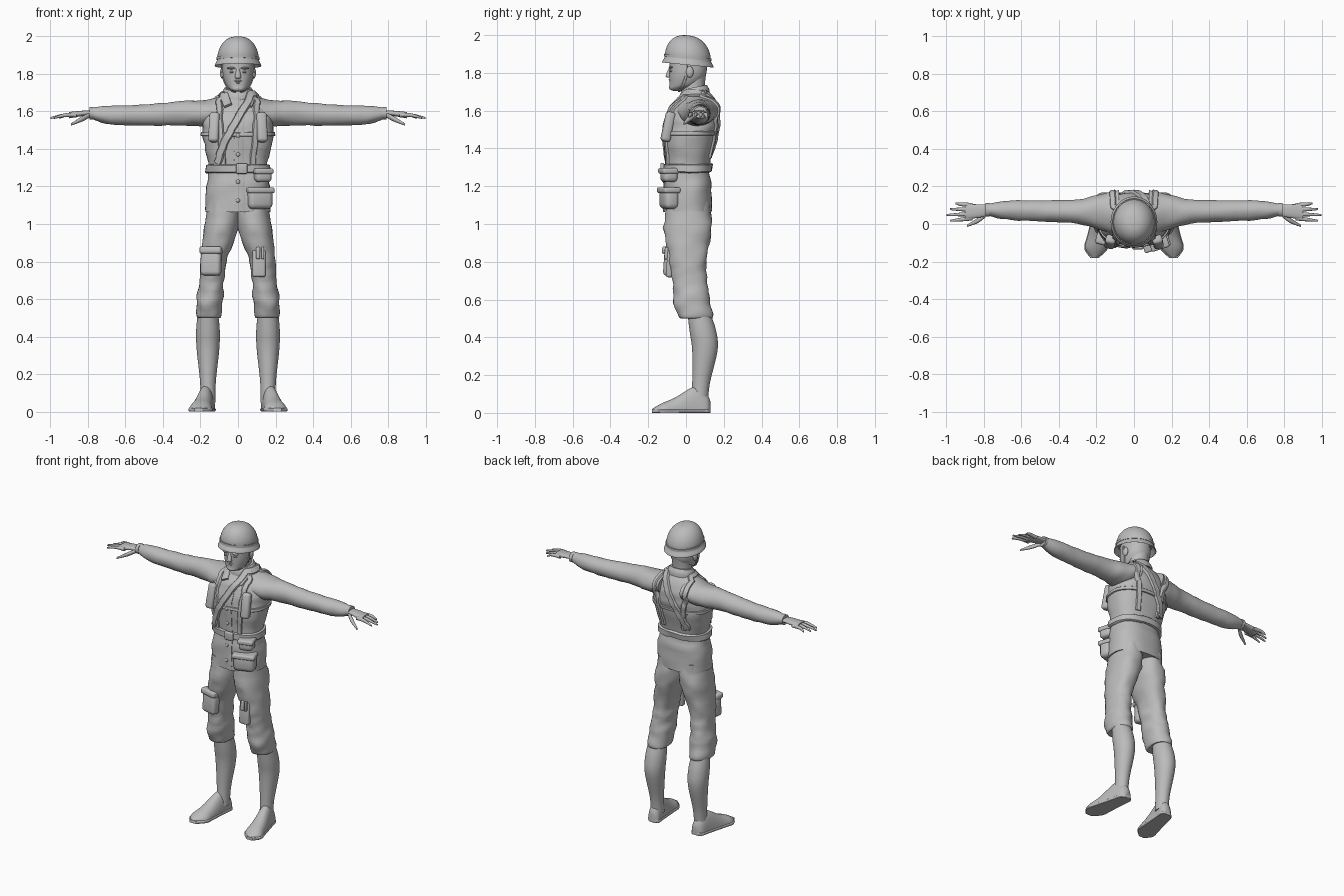
import bpy, bmesh, math
from mathutils import Vector, Euler, noise
from mathutils.bvhtree import BVHTree

cube = bpy.data.objects.get("Cube")
if cube:
    bpy.data.objects.remove(cube, do_unlink=True)

grey = bpy.data.materials.new("plain grey")
grey.use_nodes = True
grey.diffuse_color = (0.5, 0.5, 0.5, 1)
shader = next(node for node in grey.node_tree.nodes if node.type == "BSDF_PRINCIPLED")
shader.inputs["Base Color"].default_value = grey.diffuse_color


def finish(name, bm, mirror=False):
    bmesh.ops.recalc_face_normals(bm, faces=bm.faces)
    mesh = bpy.data.meshes.new(name)
    bm.to_mesh(mesh)
    bm.free()
    mesh.shade_smooth()
    mesh.set_sharp_from_angle(angle=math.radians(50))
    mesh.materials.append(grey)
    obj = bpy.data.objects.new(name, mesh)
    bpy.context.collection.objects.link(obj)
    if mirror:
        obj.modifiers.new("mirror", "MIRROR")
    return obj


def skin(bm, rows, closed=False):
    """Join rows of points into a tube, capped unless closed."""
    rows = [[bm.verts.new(point) for point in row] for row in rows]
    count = len(rows[0])
    following = rows[1:] + (rows[:1] if closed else [])
    for lower, upper in zip(rows, following):
        for i in range(count):
            j = (i + 1) % count
            bm.faces.new((lower[i], lower[j], upper[j], upper[i]))
    if not closed:
        bm.faces.new(rows[0])
        bm.faces.new(rows[-1])


def smooth_path(points, steps=5):
    """Catmull-Rom interpolation of number tuples."""
    out = []
    last = len(points) - 1
    for i in range(last):
        corners = [points[max(0, min(last, i + k))] for k in (-1, 0, 1, 2)]
        for step in range(steps):
            t = step / steps
            out.append([q + t / 2 * (r - p + t * (2 * p - 5 * q + 4 * r - s + t * (3 * (q - r) + s - p)))
                        for p, q, r, s in zip(*corners)])
    return out + [points[-1]]


def loft(name, axis, rings, power=2, segments=32, fold=0, tilt=0, mirror=False, grounded=False):
    """Rings are (position on axis, two centre coordinates, two radii)."""
    rows = []
    for along, centre_a, centre_b, radius_a, radius_b in smooth_path(rings):
        row = []
        for k in range(segments):
            angle = math.tau * k / segments
            u, v = (math.copysign(abs(f) ** (2 / power), f) for f in (math.cos(angle), math.sin(angle)))
            # Shallow cloth folds vary the radius
            wrinkle = 1 + fold * noise.noise(Vector((u, v, along * 20)))
            a, b = centre_a + radius_a * u * wrinkle, centre_b + radius_b * v * wrinkle
            point = Vector({"x": (along, a, b), "y": (a, along, b), "z": (a, b, along)}[axis])
            point.z += tilt * point.y
            if grounded:
                point.z = max(point.z, 0)
            row.append(point)
        rows.append(row)
    bm = bmesh.new()
    skin(bm, rows)
    return finish(name, bm, mirror)


def upright(name, rings, depth=1, x=0, **options):
    """Rings are (z, y, half width) and optionally x."""
    return loft(name, "z", [(z, side[0] if side else x, y, r, r * depth)
                            for z, y, r, *side in rings], **options)


def sideways(name, rings, flat=1, **options):
    """Rings are (x, y, z, radius)."""
    return loft(name, "x", [(x, y, z, r, r * flat) for x, y, z, r in rings], mirror=True, **options)


def surface(*objs):
    verts, polys = [], []
    for obj in objs:
        for side in ((1, -1) if obj.modifiers else (1,)):
            base = len(verts)
            verts += [Vector((v.co.x * side, v.co.y, v.co.z)) for v in obj.data.vertices]
            polys += [[base + i for i in list(face.vertices)[::side]] for face in obj.data.polygons]
    return BVHTree.FromPolygons(verts, polys)


def ribbon(name, tree, points, width, thick=0.01, closed=False, mirror=False):
    """Strap draped on a surface along a rough outer path."""
    points = [Vector(point) for point in points]
    ends = points[1:] + (points[:1] if closed else [])
    path = [a.lerp(b, k / 6) for a, b in zip(points, ends) for k in range(6)]
    hits = [tree.find_nearest(point)[:2] for point in path]
    count = len(hits)
    rows = []
    for i, (spot, normal) in enumerate(hits):
        before = hits[(i - 1) % count if closed else max(i - 1, 0)][0]
        after = hits[(i + 1) % count if closed else min(i + 1, count - 1)][0]
        across = (after - before).cross(normal).normalized() * width / 2
        rows.append([spot + across * s + normal * thick * h for s, h in
                     ((-1, -1), (-1, 0.6), (-0.8, 1), (0.8, 1), (1, 0.6), (1, -1))])
    bm = bmesh.new()
    skin(bm, rows, closed)
    return finish(name, bm, mirror)


def hoop(z, reach):
    turns = [math.tau * k / 16 for k in range(16)]
    return [(reach * math.cos(a), 0.02 + reach * 0.8 * math.sin(a), z) for a in turns]


def arch(foot, top):
    """Path from the front waist over a shoulder to the back waist."""
    turns = [math.pi * k / 12 for k in range(13)]
    return [(foot + (top - foot) * math.sin(a), 0.03 - 0.2 * math.cos(a), 1.31 + 0.44 * math.sin(a))
            for a in turns]


def box(name, loc, size, turn=0, lean=0, mirror=False):
    bm = bmesh.new()
    bmesh.ops.create_cube(bm, size=1)
    for v in bm.verts:
        v.co *= Vector(size)
    bmesh.ops.bevel(bm, geom=bm.edges[:], offset=min(size) / 3, segments=3, profile=0.5, affect="EDGES")
    rotation = Euler((math.radians(lean), 0, math.radians(turn))).to_matrix()
    for v in bm.verts:
        v.co = rotation @ v.co + Vector(loc)
    return finish(name, bm, mirror)


def ball(name, loc, size, mirror=False):
    bm = bmesh.new()
    bmesh.ops.create_uvsphere(bm, u_segments=16, v_segments=10, radius=1)
    for v in bm.verts:
        v.co = v.co * Vector(size) + Vector(loc)
    return finish(name, bm, mirror)


# Jacket and sleeves
jacket = upright("jacket", [
    (1.065, 0.01, 0.175), (1.2, 0.01, 0.17), (1.3, 0.01, 0.155), (1.45, 0.02, 0.186), (1.53, 0.03, 0.186),
    (1.6, 0.04, 0.17), (1.65, 0.05, 0.13), (1.69, 0.05, 0.09)], depth=0.73, power=2.4, segments=48, fold=0.05)
arm = ((0.08, 1.61, 0.07), (0.18, 1.59, 0.07), (0.3, 1.59, 0.065), (0.5, 1.58, 0.056),
       (0.68, 1.58, 0.05), (0.78, 1.59, 0.03))
sleeves = loft("sleeves", "x", [(x, 0.06 + x / 50, z, r * (1 + 3 * max(0, 0.3 - x)), r) for x, z, r in arm],
               fold=0.08, mirror=True)
sideways("cuffs", [(x, 0.075, 1.59, 0.036) for x in (0.77, 0.79)], flat=0.9)
body = surface(jacket, sleeves)
torso = surface(jacket)

# Hands
sideways("palms", [(0.77, 0.075, 1.59, 0.03), (0.82, 0.07, 1.59, 0.035), (0.9, 0.064, 1.58, 0.042)],
         flat=0.4, power=2.4)
for i, (finger, reach) in enumerate((("little", 0.95), ("ring", 0.98), ("middle", 1), ("index", 0.98))):
    knuckle, tip = 0.1 - 0.023 * i, 0.11 - 0.031 * i
    sideways(finger + "_fingers", [(0.86, knuckle, 1.58, 0.012), (0.92, (knuckle + tip) / 2, 1.58, 0.01),
                                   (reach, tip, 1.565, 0.005)], segments=12)
sideways("thumbs", [(0.79, 0.05, 1.58, 0.013), (0.83, 0.02, 1.56, 0.014), (0.89, -0.01, 1.53, 0.006)],
         segments=12)

# Trousers
upright("trousers", [
    (0.5, 0.06, 0.05, 0.15), (0.51, 0.05, 0.065, 0.155), (0.6, 0.03, 0.07, 0.15), (0.7, 0.02, 0.065, 0.14),
    (0.8, 0.01, 0.07, 0.13), (0.98, 0.01, 0.09, 0.09), (1.12, 0.01, 0.08, 0.08)],
    depth=1.4, power=2.2, fold=0.12, mirror=True)

# Boots
upright("boot_shafts", [(0.05, 0.07, 0.04), (0.16, 0.08, 0.042), (0.33, 0.1, 0.06), (0.43, 0.09, 0.063),
                        (0.52, 0.07, 0.055)], depth=1.12, x=0.16, mirror=True)
foot = ((0.13, 0.02, 0.06), (0.11, 0.04, 0.1), (0.05, 0.045, 0.14), (-0.06, 0.056, 0.08),
        (-0.13, 0.06, 0.05), (-0.18, 0.02, 0.02))
loft("boot_feet", "y", [(y, 0.18 - y / 6, 0, r, height) for y, r, height in foot],
     power=2.2, mirror=True, grounded=True)
loft("boot_soles", "y", [(y, 0.18 - y / 6, 0.01, r + 0.003, 0.01) for y, r, height in foot],
     power=4, mirror=True)

# Head and neck
upright("neck", [(1.66, 0.05, 0.068), (1.72, 0.04, 0.06), (1.8, 0.045, 0.062)])
head = upright("head", [(1.705, -0.045, 0.02), (1.715, -0.04, 0.04), (1.74, -0.01, 0.064),
                        (1.8, 0.01, 0.082), (1.9, 0.01, 0.08)], depth=1.2, power=2.2)
upright("nose", [(1.83, -0.08, 0.008), (1.785, -0.092, 0.016), (1.775, -0.086, 0.012)], segments=16)
ball("chin", (0, -0.07, 1.725), (0.026, 0.02, 0.015))
ball("upper_lip", (0, -0.082, 1.763), (0.022, 0.01, 0.005))
ball("lower_lip", (0, -0.08, 1.753), (0.018, 0.01, 0.005))
ball("eyes", (0.033, -0.078, 1.81), (0.014, 0.01, 0.006), mirror=True)
ball("brows", (0.034, -0.08, 1.83), (0.024, 0.012, 0.006), mirror=True)
ball("ears", (0.084, 0.02, 1.805), (0.012, 0.02, 0.03), mirror=True)
ribbon("chin_straps", surface(head), [(0.1, 0, 1.85), (0.1, 0, 1.78), (0.07, -0.02, 1.72), (0, -0.04, 1.69)],
       0.014, 0.005, mirror=True)

# Helmet with a flared brim and a thin band
dome = [(1.875 + 0.125 * math.sin(a), 0.01, 0.111 * math.cos(a) ** 0.85)
        for a in (math.pi / 2.05 * k / 6 for k in range(7))]
upright("helmet", [(1.89, 0.01, 0.09), (1.845, 0.01, 0.12), (1.85, 0.01, 0.123)] + dome,
        depth=1.1, segments=48, tilt=-0.1)
upright("helmet_band", [(z, 0.01, 0.114) for z in (1.875, 1.89)], depth=1.1, segments=48, tilt=-0.1)

# Collar, placket and buttons
upright("collar", [(1.665, 0.045, 0.09), (1.69, 0.045, 0.086), (1.715, 0.045, 0.072)],
        depth=0.9, tilt=0.2)
ribbon("collar_points", body, [(0.09, -0.02, 1.71), (0.05, -0.1, 1.64)], 0.045, 0.012, mirror=True)
ribbon("placket", torso, [(0.01, -0.2, 1.07 + 0.1 * k) for k in range(7)], 0.05, 0.005)
for i in range(5):
    spot = torso.find_nearest(Vector((0, -0.2, 1.13 + 0.115 * i)))[0]
    ball("button_%d" % (i + 1), spot - Vector((0, 0.005, 0)), (0.011, 0.006, 0.011))

# Belt and harness
ribbon("belt", torso, hoop(1.295, 0.18), 0.045, 0.016, closed=True)
box("buckle", (0.02, -0.125, 1.295), (0.06, 0.02, 0.055))
ribbon("chest_strap", torso, hoop(1.48, 0.2), 0.022, 0.008, closed=True)
ribbon("shoulder_straps", body, arch(0.1, 0.12), 0.032, mirror=True)
ribbon("bandolier", body, arch(-0.15, 0.1), 0.042, 0.014)
box("harness_pads", (0.127, -0.095, 1.515), (0.055, 0.05, 0.16), turn=12, lean=-12, mirror=True)

# Belt pouches, each with an overhanging flap
for name, x, z, width, height in (("large_pouch", 0.115, 1.135, 0.135, 0.11),
                                  ("small_pouch", 0.13, 1.255, 0.09, 0.065)):
    box(name, (x, -0.09, z), (width, 0.08, height), turn=18)
    box(name + "_flap", (x, -0.092, z + height * 0.4), (width + 0.01, 0.09, 0.03), turn=18)

# Thigh pockets and tool
box("cargo_pocket", (-0.143, -0.08, 0.8), (0.11, 0.06, 0.15), turn=-14, lean=-4)
box("cargo_flap", (-0.143, -0.085, 0.86), (0.12, 0.065, 0.04), turn=-14, lean=-4)
box("tool_pocket", (0.112, -0.085, 0.79), (0.07, 0.035, 0.145), lean=-4)
for name, x, width in (("tool_handle", 0.107, 0.022), ("tool_clip", 0.132, 0.014)):
    box(name, (x, -0.104, 0.845), (width, 0.02, 0.065), lean=-4)
